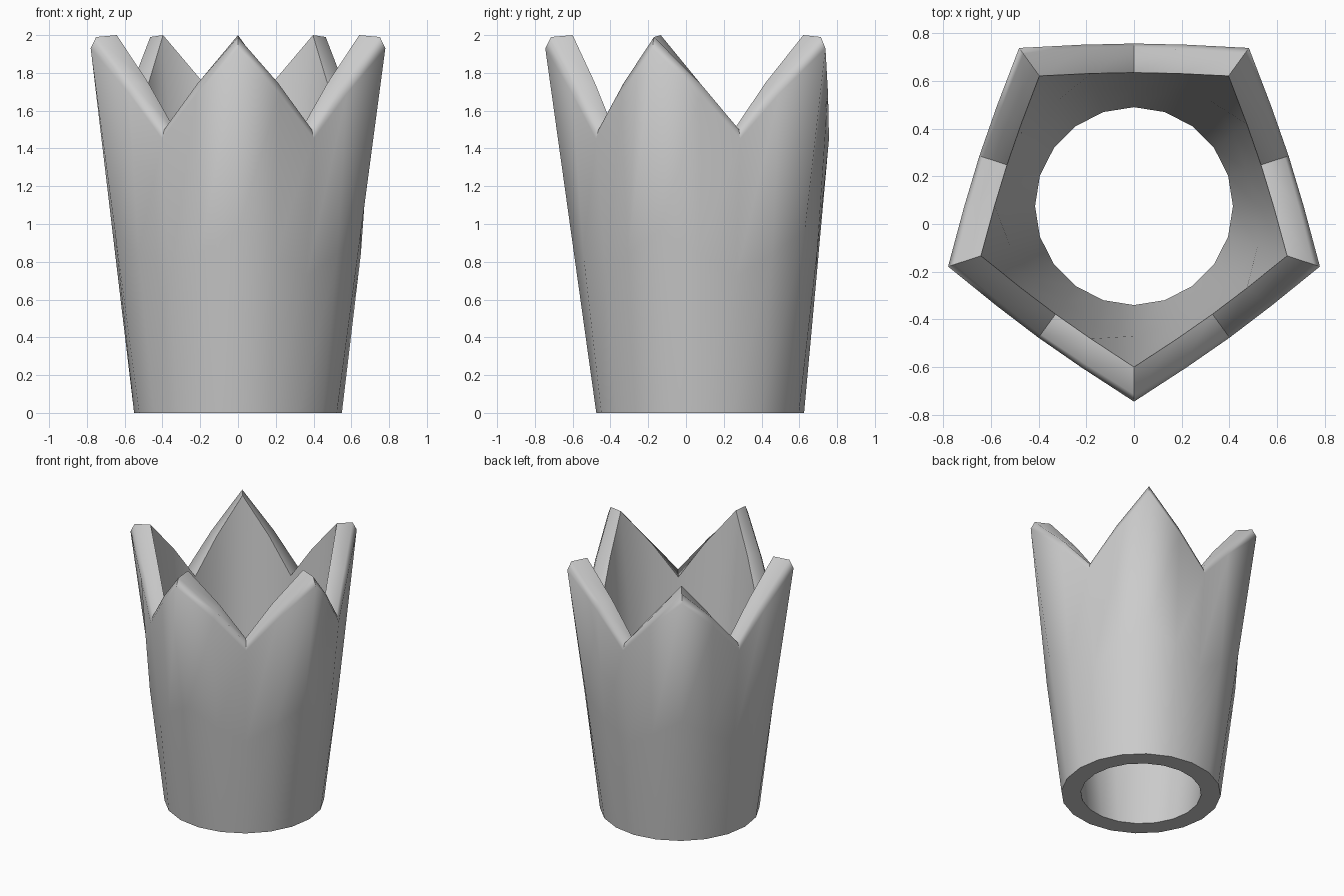
import bpy, bmesh, math

if "Cube" in bpy.data.objects:
    bpy.data.objects.remove(bpy.data.objects["Cube"])

CY = 0.075          # axis of the tube in y
TEETH, SUB = 5, 4   # five points, four segments per point
N = TEETH * SUB

# Wall profile as (radius, height) at a tip and at a valley, going
# outer bottom -> outer rim -> rounded rim -> inner rim -> inner bottom
TIP = [(0.55, 0), (0.685, 0.965), (0.82, 1.93), (0.79, 1.99), (0.675, 2.0), (0.545, 1.0), (0.415, 0)]
VALLEY = [(0.55, 0), (0.616, 0.72), (0.682, 1.45), (0.665, 1.50), (0.56, 1.49), (0.495, 0.82), (0.415, 0)]
BULGE = 1.005       # slight rounding of the wall between tip and valley


def point(ring, i):
    """Position of profile ring point at segment i round the tube."""
    a = math.radians(-90 + 360 / N * i)
    k = i % SUB
    (rt, zt), (rv, zv) = TIP[ring], VALLEY[ring]
    if k == 0:
        r, z = rt, zt
    elif k == 2:
        r, z = rv, zv
    else:
        # straight chord between tip and valley, blended to a circle at the base
        s, c = math.radians(18), math.radians(36)
        chord = rt * rv * math.sin(c) / ((rt + rv) * math.sin(s))
        r = rt if abs(rt - rv) < 1e-6 else chord * BULGE
        if 0 < zt < 1.2:
            r = (rt + rv) / 2
        z = (zt + zv) / 2
    return (r * math.cos(a), CY + r * math.sin(a), z)


bm = bmesh.new()
rings = [[bm.verts.new(point(j, i)) for i in range(N)] for j in range(len(TIP))]
M = len(rings)
for j in range(M):
    a, b = rings[j], rings[(j + 1) % M]
    for i in range(N):
        n = (i + 1) % N
        bm.faces.new((a[i], a[n], b[n], b[i])).smooth = True
bmesh.ops.recalc_face_normals(bm, faces=bm.faces)

# Crisp edges: base rings, inner rim, and the ridge across each tip and valley
for j in (0, 4, 6):
    for i in range(N):
        bm.edges.get((rings[j][i], rings[j][(i + 1) % N])).smooth = False
for i in range(0, N, 2):
    for j in (2, 3):
        bm.edges.get((rings[j][i], rings[j + 1][i])).smooth = False

mesh = bpy.data.meshes.new("pointed_tube")
bm.to_mesh(mesh)
bm.free()
obj = bpy.data.objects.new("pointed_tube", mesh)
bpy.context.collection.objects.link(obj)
